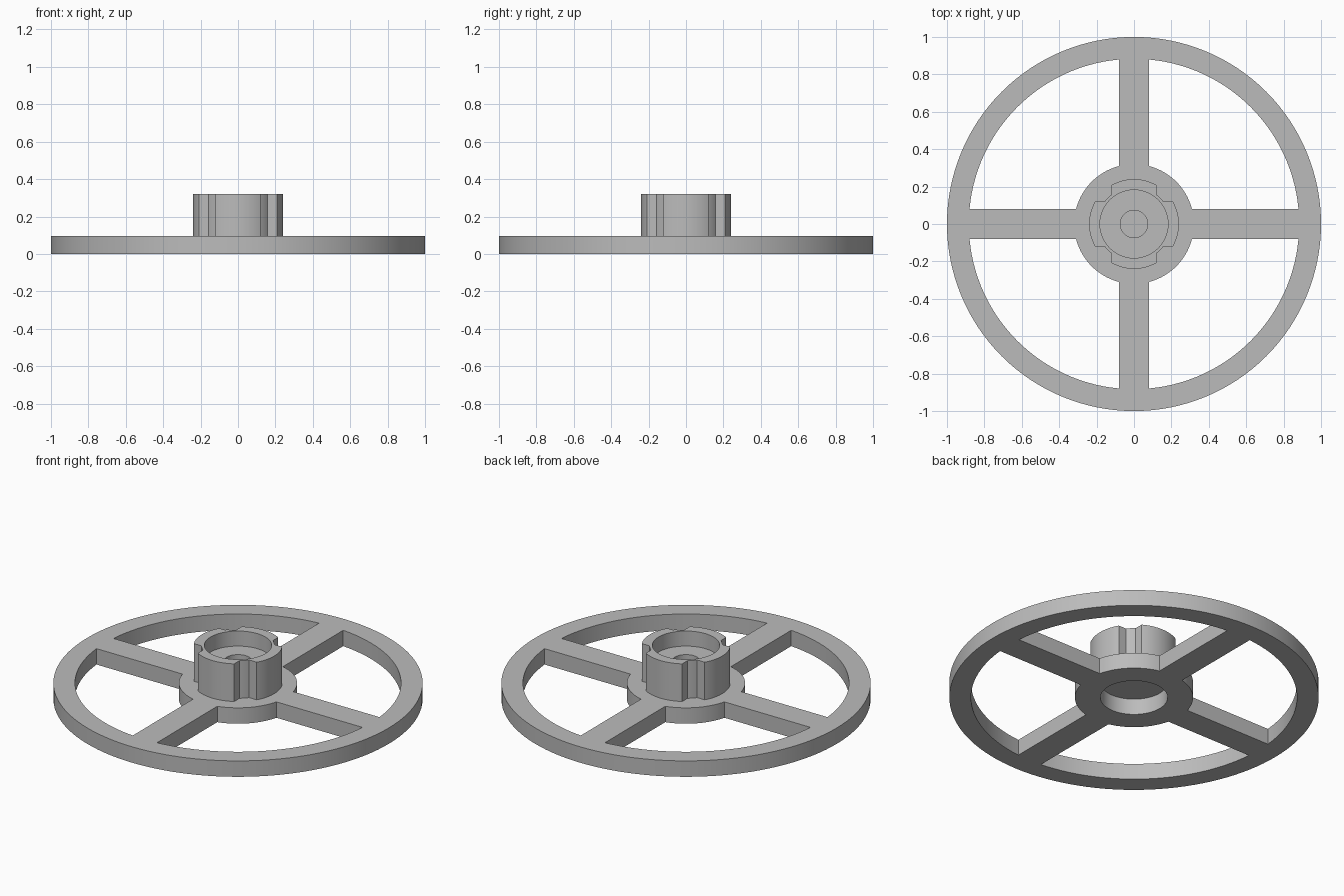
import bpy
import bmesh
from math import asin, cos, sin, pi, radians

PLATE_TOP, HUB_TOP = 0.095, 0.32
FLOOR_TOP = 0.23
BORE = 0.182
SEGMENTS = 128

cube = bpy.data.objects.get("Cube")
if cube:
    bpy.data.objects.remove(cube)

grey = bpy.data.materials.new("plain grey")
grey.use_nodes = True
grey.diffuse_color = (0.5, 0.5, 0.5, 1)
grey.node_tree.nodes["Principled BSDF"].inputs["Base Color"].default_value = (0.5, 0.5, 0.5, 1)


def prism(name, outline, bottom, top):
    """Extrude a counter-clockwise outline between two heights."""
    bm = bmesh.new()
    face = bm.faces.new([bm.verts.new((x, y, bottom)) for x, y in outline])
    side = bmesh.ops.extrude_face_region(bm, geom=[face])["geom"]
    bmesh.ops.translate(bm, vec=(0, 0, top - bottom),
                        verts=[v for v in side if isinstance(v, bmesh.types.BMVert)])
    bmesh.ops.recalc_face_normals(bm, faces=bm.faces)
    mesh = bpy.data.meshes.new(name)
    bm.to_mesh(mesh)
    bm.free()
    mesh.materials.append(grey)
    obj = bpy.data.objects.new(name, mesh)
    bpy.context.collection.objects.link(obj)
    return obj


def arc(radius, start, end, steps):
    angles = [start + (end - start) * i / steps for i in range(steps + 1)]
    return [(radius * cos(a), radius * sin(a)) for a in angles]


def circle(radius):
    return arc(radius, 0, 2 * pi, SEGMENTS)[:-1]


def quarter_turn(points, count):
    for _ in range(count):
        points = [(-y, x) for x, y in points]
    return points


def combine(target, tool, operation):
    mod = target.modifiers.new("combine", "BOOLEAN")
    mod.operation, mod.solver, mod.object = operation, "EXACT", tool
    bpy.context.view_layer.objects.active = target
    bpy.ops.object.modifier_apply(modifier=mod.name)
    bpy.data.objects.remove(tool)


# Spoked wheel: a disc with four windows between the spokes
wheel = prism("spoked_wheel", circle(1), 0, PLATE_TOP)
SPOKE, RIM, DISC = 0.08, 0.883, 0.32
outer, inner = asin(SPOKE / RIM), asin(SPOKE / DISC)
window = arc(RIM, outer, pi / 2 - outer, 28) + arc(DISC, pi / 2 - inner, inner, 20)
for i in range(4):
    combine(wheel, prism("window_cutter", quarter_turn(window, i), -0.1, 0.2), "DIFFERENCE")

# Hub: four wide lobes with a notch at each diagonal
LOBE, CORE, HALF = 0.24, 0.198, 0.12
lobe, core = asin(HALF / LOBE), asin(HALF / CORE)
quarter = arc(LOBE, -lobe, lobe, 20) + arc(CORE, core, pi / 2 - core, 5)
hub = [p for i in range(4) for p in quarter_turn(quarter, i)]
combine(wheel, prism("hub", hub, PLATE_TOP / 2, HUB_TOP), "UNION")

# Bores: open socket below, open cup above, small blind hole in the cup floor
for radius, bottom, top in ((BORE, -0.1, PLATE_TOP), (BORE, FLOOR_TOP, 0.5),
                            (0.073, 0.15, 0.4)):
    combine(wheel, prism("bore_cutter", circle(radius), bottom, top), "DIFFERENCE")

wheel.name = "spoked_wheel_with_hub"
bpy.ops.object.select_all(action="DESELECT")
wheel.select_set(True)
bpy.context.view_layer.objects.active = wheel
bpy.ops.object.shade_smooth_by_angle(angle=radians(30))
